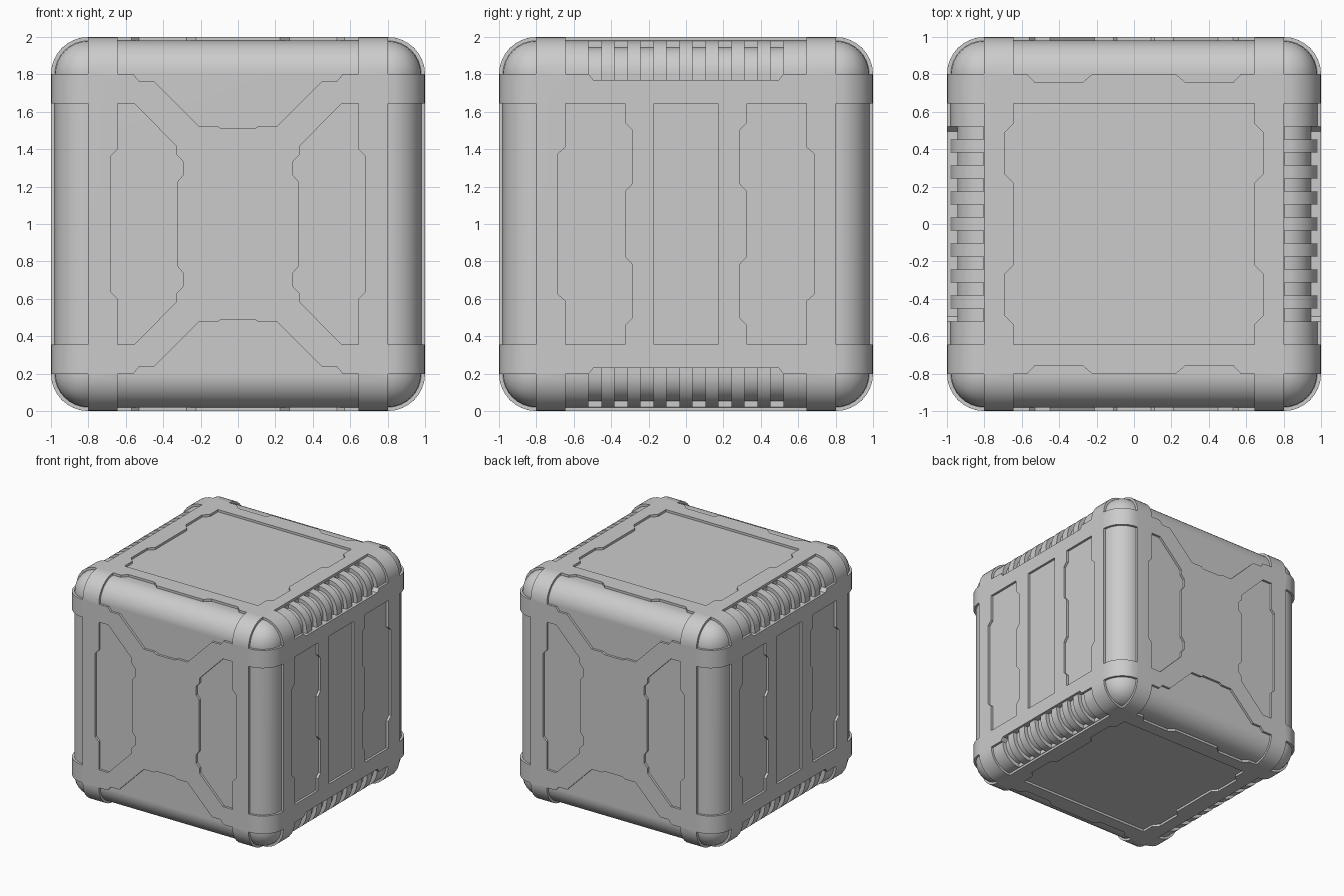
import bpy, bmesh
from math import sin, cos, pi

if "Cube" in bpy.data.objects:
    bpy.data.objects.remove(bpy.data.objects["Cube"], do_unlink=True)

grey = bpy.data.materials.new("light grey")
grey.use_nodes = True
grey.diffuse_color = (0.6, 0.6, 0.6, 1)
grey.node_tree.nodes["Principled BSDF"].inputs["Base Color"].default_value = (0.6, 0.6, 0.6, 1)

X, Y, Z = 0, 1, 2
SIGNS = (-1, 1)
EDGE = 0.801      # where the rounded edges start
BAND = 0.645      # inner limit of the corner bands
FLOOR, OUT = 0.9, 1.1


def finish(bm, name):
    bmesh.ops.recalc_face_normals(bm, faces=bm.faces[:])
    mesh = bpy.data.meshes.new(name)
    bm.to_mesh(mesh)
    bm.free()
    obj = bpy.data.objects.new(name, mesh)
    bpy.context.scene.collection.objects.link(obj)
    return obj


def rounded_cube(name, half, radius, segments):
    bm = bmesh.new()
    bmesh.ops.create_cube(bm, size=2 * half)
    bmesh.ops.bevel(bm, geom=bm.edges[:], offset=radius, segments=segments,
                    profile=0.5, affect='EDGES')
    obj = finish(bm, name)
    obj.data.materials.append(grey)
    return obj


def prism(bm, outline, axis, lo, hi):
    """Extrude a 2D outline along an axis."""
    def place(u, v, w):
        co = [u, v]
        co.insert(axis, w)
        return bm.verts.new(co)
    a = [place(u, v, lo) for u, v in outline]
    b = [place(u, v, hi) for u, v in outline]
    bm.faces.new(a)
    bm.faces.new(b)
    for i in range(len(a)):
        j = (i + 1) % len(a)
        bm.faces.new((a[i], a[j], b[j], b[i]))


def flip(outline, su, sv):
    return [(u * su, v * sv) for u, v in outline]


def mirrored(half, su, sv):
    """Close a half outline with its mirror image."""
    return half + flip(half[::-1], su, sv)


def rect(u0, u1, v0, v1):
    return [(u0, v0), (u1, v0), (u1, v1), (u0, v1)]


def cut(obj, cutter):
    cutter.hide_render = True
    mod = obj.modifiers.new("cut", 'BOOLEAN')
    mod.operation = 'DIFFERENCE'
    mod.solver = 'EXACT'
    mod.object = cutter
    bpy.context.view_layer.objects.active = obj
    bpy.ops.object.modifier_apply(modifier=mod.name)
    bpy.data.objects.remove(cutter, do_unlink=True)


def activate(obj):
    for other in bpy.context.view_layer.objects:
        other.select_set(False)
    obj.select_set(True)
    bpy.context.view_layer.objects.active = obj


frame = rounded_cube("outer_frame", 1.0, 0.2, 8)
core = rounded_cube("inner_panels", 0.98, 0.18, 8)

# Openings over the twelve rounded edges and eight corners
bm = bmesh.new()
for su in SIGNS:
    for sv in SIGNS:
        square = flip(rect(EDGE, OUT, EDGE, OUT), su, sv)
        for axis in (X, Y, Z):
            prism(bm, square, axis, -BAND, BAND)
        for s in SIGNS:
            prism(bm, square, Z, *sorted((s * EDGE, s * OUT)))
cut(frame, finish(bm, "edge_cutter"))

# Half outlines of the panel openings
wedge = mirrored([(.56, .85), (.56, .8), (.53, .765), (.45, .765),
                  (.21, .525), (.11, .525), (.09, .51)], -1, 1)
front_panel = mirrored([(.68, .365), (BAND, .4), (BAND, BAND), (.555, BAND),
                        (.328, .415), (.328, .37), (.295, .335),
                        (.295, .26), (.325, .225)], 1, -1)
side_panel = mirrored([(.685, .375), (BAND, .41), (BAND, BAND), (.325, BAND),
                       (.325, .54), (.288, .503), (.288, .215),
                       (.325, .175)], 1, -1)
centre_panel = rect(-.17, .17, -BAND, BAND)
lid_half = [(BAND, -BAND), (BAND, -.535), (.69, -.49), (.69, -.265), (BAND, -.22),
            (BAND, .22), (.69, .265), (.69, .49), (BAND, .535), (BAND, BAND)]
lid_panel = mirrored(lid_half, -1, 1)
lid_notch = [(.225, .85), (.225, .8), (.275, .757), (.53, .757), (.57, .8), (.57, .85)]
rib_lip = mirrored([(.52, .85), (.52, .8), (.495, .77)], -1, 1)

# Panel openings on all six faces
bm = bmesh.new()
for s in SIGNS:
    lo, hi = sorted((s * FLOOR, s * OUT))
    prism(bm, centre_panel, X, lo, hi)
    prism(bm, lid_panel, Z, lo, hi)
    for t in SIGNS:
        prism(bm, flip(wedge, 1, t), Y, lo, hi)
        prism(bm, flip(front_panel, t, 1), Y, lo, hi)
        prism(bm, flip(side_panel, t, 1), X, lo, hi)
        prism(bm, flip(rib_lip, 1, t), X, lo, hi)
        for r in SIGNS:
            prism(bm, flip(lid_notch, t, r), Z, lo, hi)
cut(frame, finish(bm, "panel_cutter"))

# Curved grip grooves along the four side edges
DEPTH_R, COUNT = 0.145, 8
pitch = 1.04 / (2 * COUNT - 1)
arc = [(.805 + (DEPTH_R - .005) * sin(i * pi / 16), .8 + DEPTH_R * cos(i * pi / 16))
       for i in range(9)]
groove = arc + [(.945, .77), (OUT, .77), (OUT, OUT), (.805, OUT)]
bm = bmesh.new()
for i in range(COUNT):
    y = -.52 + 2 * i * pitch
    for su in SIGNS:
        for sv in SIGNS:
            prism(bm, flip(groove, su, sv), Y, y, y + pitch)
cut(core, finish(bm, "groove_cutter"))

# Smooth the rounded parts, keep the steps crisp, stand on the ground
for obj in (frame, core):
    obj.location.z = 1
    activate(obj)
    bpy.ops.object.shade_smooth_by_angle(angle=pi / 6)
    weighted = obj.modifiers.new("even_shading", 'WEIGHTED_NORMAL')
    weighted.keep_sharp = True
